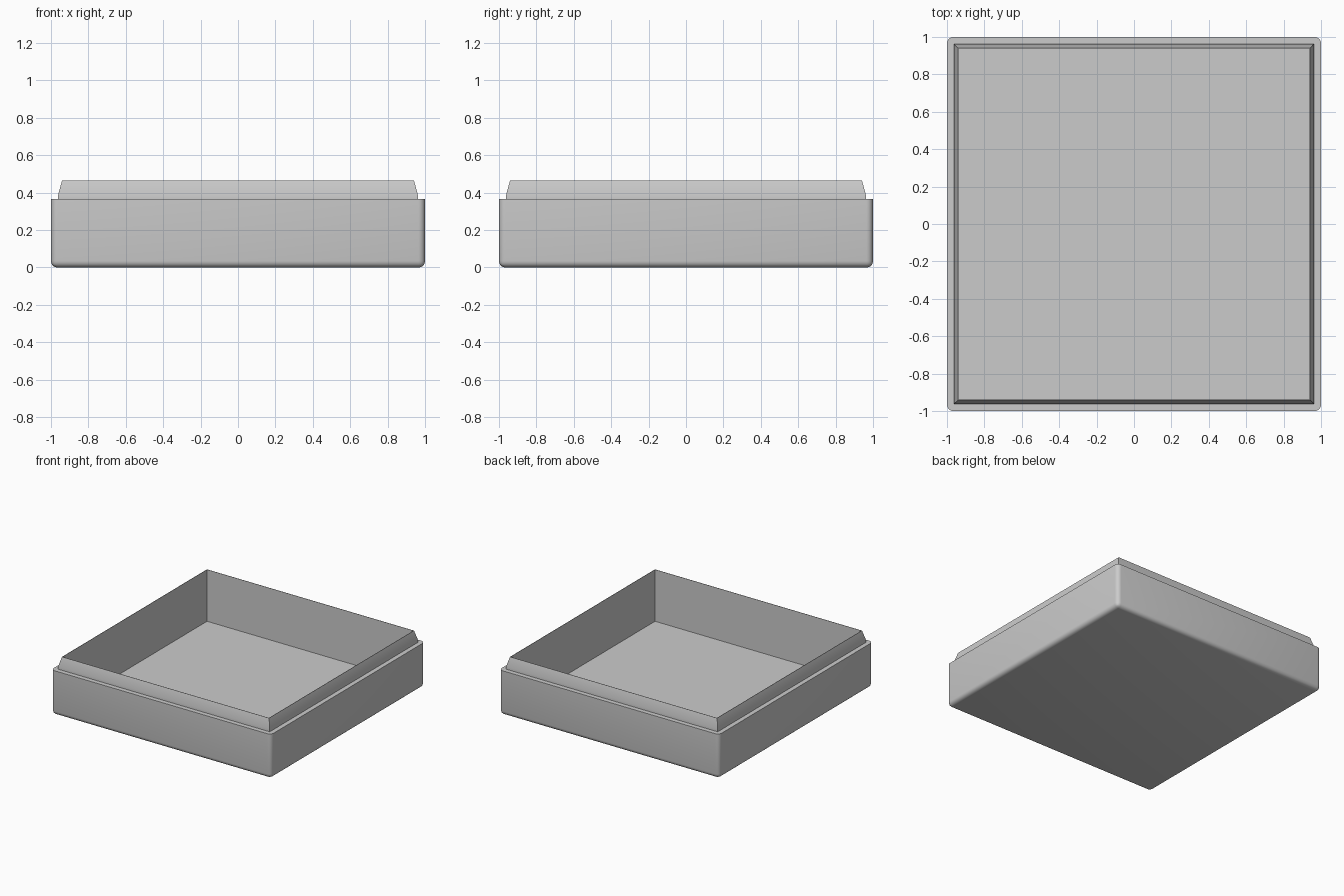
import bpy, bmesh

cube = bpy.data.objects.get("Cube")
if cube:
    bpy.data.objects.remove(cube, do_unlink=True)

RIM_Z, TOP_Z, FLOOR_Z = 0.366, 0.465, 0.04
LIP_OUT, LIP_IN = 0.962, 0.938

grey = bpy.data.materials.new("plain_grey")
grey.use_nodes = True
colour = (0.6, 0.6, 0.6, 1)
grey.diffuse_color = colour
grey.node_tree.nodes["Principled BSDF"].inputs["Base Color"].default_value = colour


def square(bm, half, z):
    return [bm.verts.new((sx * half, sy * half, z))
            for sx, sy in ((-1, -1), (1, -1), (1, 1), (-1, 1))]


def bridge(bm, low, high):
    for i in range(4):
        j = (i + 1) % 4
        bm.faces.new((low[i], low[j], high[j], high[i]))


def finish(bm, name):
    mesh = bpy.data.meshes.new(name)
    bm.to_mesh(mesh)
    bm.free()
    obj = bpy.data.objects.new(name, mesh)
    bpy.context.collection.objects.link(obj)
    mesh.materials.append(grey)
    bpy.ops.object.select_all(action="DESELECT")
    obj.select_set(True)
    bpy.context.view_layer.objects.active = obj
    bpy.ops.object.shade_smooth_by_angle(angle=0.6)


# Tray body: open box, rounded on the bottom and upright edges
bm = bmesh.new()
bottom, top = square(bm, 1, 0), square(bm, 1, RIM_Z)
bm.faces.new(bottom[::-1])
bridge(bm, bottom, top)
edges = [e for e in bm.edges if not e.is_boundary]
bmesh.ops.bevel(bm, geom=edges, offset=0.035, segments=5,
                profile=0.5, affect="EDGES")

# Flat ledge between the outer wall and the lip
outline = [e for e in bm.edges if e.is_boundary]
inner = square(bm, LIP_OUT, RIM_Z)
outline += [bm.edges.new((inner[i], inner[(i + 1) % 4])) for i in range(4)]
bmesh.ops.triangle_fill(bm, edges=outline, use_beauty=True, normal=(0, 0, 1))
finish(bm, "tray_body")

# Tapered lip running down into the inner walls and floor
bm = bmesh.new()
profile = [(LIP_OUT, RIM_Z), (LIP_OUT, 0.388), (0.941, TOP_Z),
           (LIP_IN, TOP_Z), (LIP_IN, FLOOR_Z)]
rings = [square(bm, half, z) for half, z in profile]
for low, high in zip(rings, rings[1:]):
    bridge(bm, low, high)
bm.faces.new(rings[-1])
finish(bm, "lip_and_inside")
